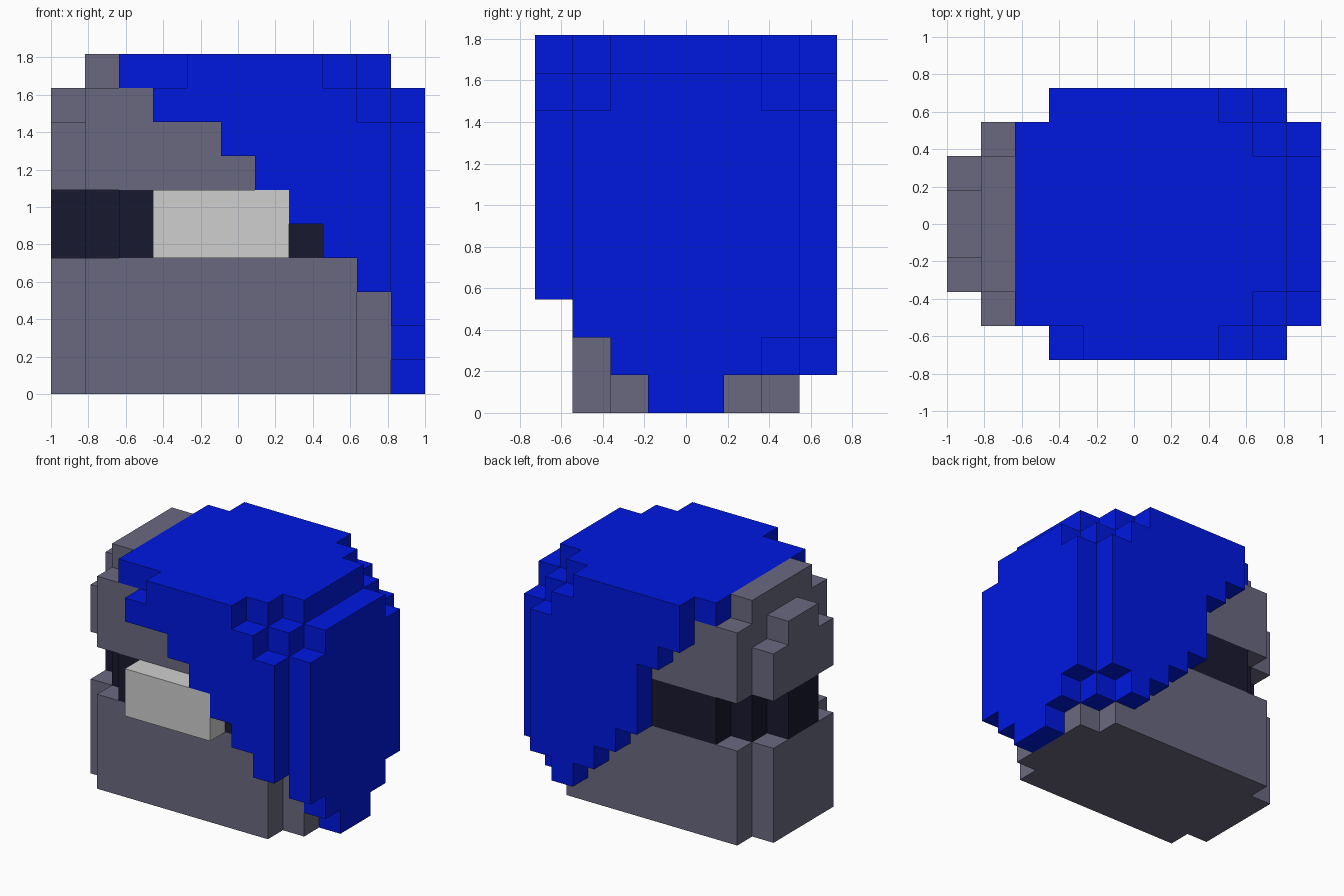
import bpy, bmesh, math
from mathutils import Vector

cube = bpy.data.objects.get("Cube")
if cube:
    bpy.data.objects.remove(cube)

U = 2 / 11                      # edge of one block
NX, NY = 11, 8                  # blocks along x and y


def material(name, rgb):
    m = bpy.data.materials.new(name)
    m.use_nodes = True
    m.diffuse_color = (*rgb, 1)
    m.node_tree.nodes["Principled BSDF"].inputs["Base Color"].default_value = (*rgb, 1)
    return m


def box(x0, x1, y0, y1, z0, z1):
    """Grid cells of a box; the upper limits are exclusive."""
    return {(x, y, z) for x in range(x0, x1) for y in range(y0, y1) for z in range(z0, z1)}


def union(*sets):
    return set().union(*sets)


def face_rows(y, rows):
    """One-block-thick stepped plate at depth y; rows map z to an x range."""
    return union(*(box(a, b, y, y + 1, z, z + 1) for z, (a, b) in rows.items()))


# Lower body: rectangular block with stepped vertical corners
lower_body = union(box(1, 9, 1, 7, 0, 4), box(0, 10, 2, 6, 0, 4))

# Dark recessed band, rounded one block further at the -x end
dark_band = union(box(2, 10, 1, 7, 4, 6), box(1, 2, 2, 6, 4, 6), box(0, 1, 3, 5, 4, 6))

# Light panel standing out of the band
front_panel = box(3, 7, 0, 1, 4, 6)

# Upper body above the band
upper_body = union(box(1, 9, 1, 7, 6, 9), box(1, 2, 2, 6, 9, 10),
                   box(0, 1, 2, 6, 6, 8), box(0, 1, 3, 5, 8, 9))

# Blue shell: stepped front and back plates, rounded side plate, cap
shell_front = face_rows(0, {3: (9, 10), 4: (8, 10), 5: (7, 10), 6: (6, 10),
                            7: (5, 10), 8: (3, 9), 9: (4, 8)})
shell_back = face_rows(7, {1: (8, 9), 2: (7, 10), 3: (6, 10), 4: (5, 10), 5: (5, 10),
                           6: (5, 10), 7: (4, 10), 8: (3, 9), 9: (3, 8)})
shell_side = union(box(10, 11, 3, 5, 0, 9), box(10, 11, 2, 6, 1, 9), box(10, 11, 1, 7, 2, 8),
                   box(9, 10, 1, 7, 3, 9), box(9, 10, 6, 7, 1, 3))
shell_cap = union(box(2, 9, 1, 7, 9, 10), box(9, 10, 2, 6, 9, 10))
shell = union(shell_front, shell_back, shell_side, shell_cap)

grey = material("slate grey", (0.144, 0.141, 0.216))
dark = material("dark navy", (0.0093, 0.0097, 0.0300))
light = material("light grey", (0.624, 0.624, 0.624))
blue = material("bright blue", (0.0, 0.0091, 0.745))

parts = {
    "lower_body": (lower_body - shell, grey),
    "dark_band": (dark_band - shell, dark),
    "front_panel": (front_panel, light),
    "upper_body": (upper_body - shell, grey),
    "blue_shell": (shell, blue),
}
solid = union(*(cells for cells, _ in parts.values()))


def build(name, cells, mat):
    """Skin the outward sides of the cells and merge flat areas."""
    bm = bmesh.new()
    for cell in cells:
        for axis in range(3):
            for side in (0, 1):
                near = list(cell)
                near[axis] += 2 * side - 1
                if tuple(near) in solid:
                    continue
                u, v = (axis + 1) % 3, (axis + 2) % 3
                verts = []
                for a, b in ((0, 0), (1, 0), (1, 1), (0, 1)):
                    p = list(cell)
                    p[axis] += side
                    p[u] += a
                    p[v] += b
                    verts.append(bm.verts.new(Vector((p[0] - NX / 2, p[1] - NY / 2, p[2])) * U))
                bm.faces.new(verts if side else verts[::-1])
    bmesh.ops.remove_doubles(bm, verts=bm.verts[:], dist=U * 0.01)
    bmesh.ops.dissolve_limit(bm, angle_limit=math.radians(1),
                             verts=bm.verts[:], edges=bm.edges[:])
    mesh = bpy.data.meshes.new(name)
    bm.to_mesh(mesh)
    bm.free()
    mesh.materials.append(mat)
    bpy.context.collection.objects.link(bpy.data.objects.new(name, mesh))


for part, (cells, mat) in parts.items():
    build(part, cells, mat)
